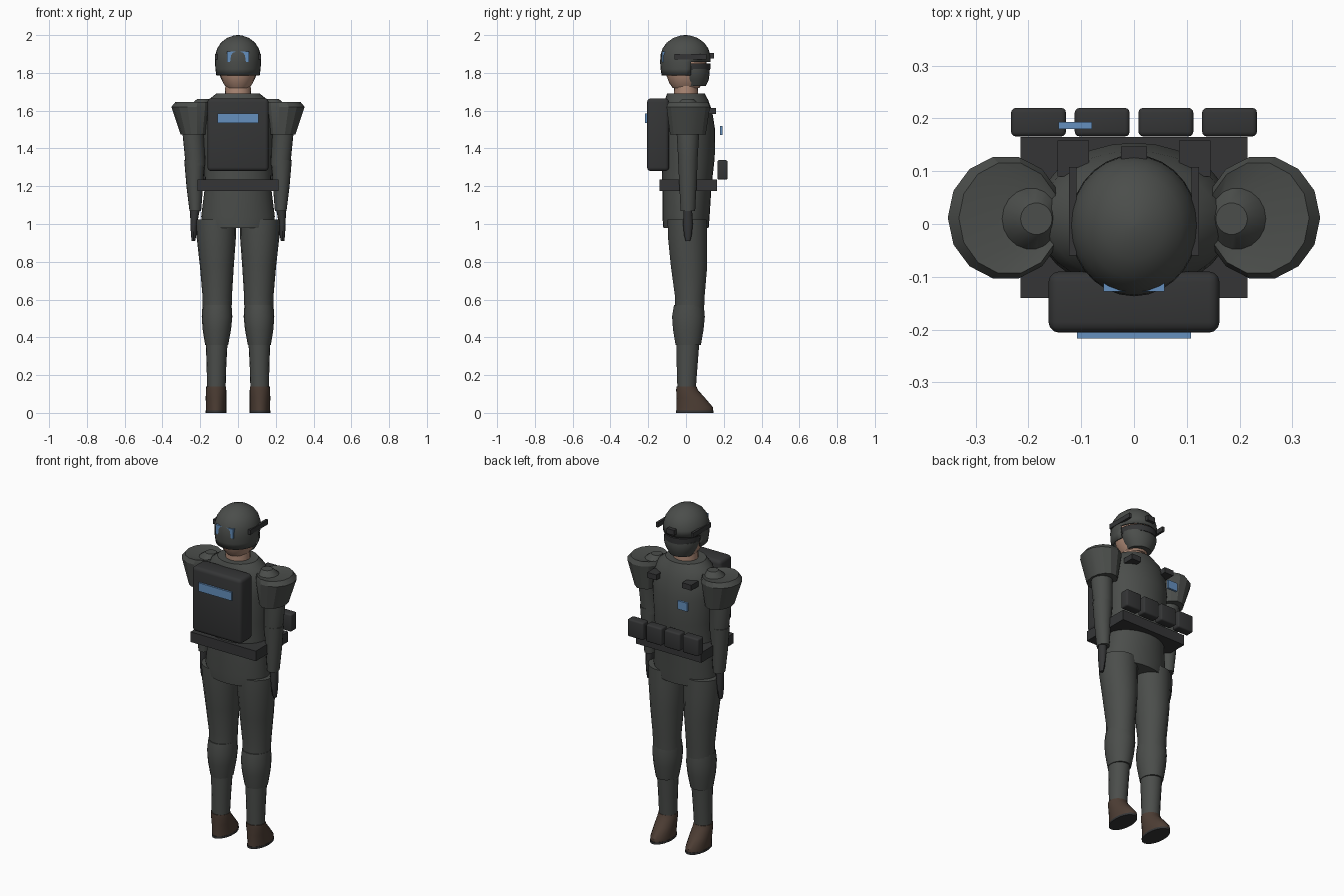
import bpy, bmesh, math

def mat(name, r, g, b):
    m = bpy.data.materials.new(name)
    m.diffuse_color = (r, g, b, 1)
    return m

FABRIC = mat("fabric", .07, .075, .07)
DARK = mat("dark_gear", .035, .036, .037)
SKIN = mat("skin", .42, .25, .18)
BLUE = mat("blue_panel", .13, .28, .52)
BROWN = mat("boot_leather", .075, .048, .035)

def finish(name, bm, material, angle=35):
    bmesh.ops.recalc_face_normals(bm, faces=bm.faces)
    me = bpy.data.meshes.new(name)
    bm.to_mesh(me)
    bm.free()
    me.materials.append(material)
    ob = bpy.data.objects.new(name, me)
    bpy.context.collection.objects.link(ob)
    bpy.ops.object.select_all(action='DESELECT')
    ob.select_set(True)
    bpy.context.view_layer.objects.active = ob
    bpy.ops.object.shade_smooth_by_angle(angle=math.radians(angle))
    return ob

def loft(name, rings, material, n=16, side=1, cut=None, angle=35):
    """Capped stack of ellipses; each ring is (cx, cy, z, rx, ry)."""
    bm = bmesh.new()
    loops = []
    for cx, cy, z, rx, ry in rings:
        loops.append([bm.verts.new((side * cx + rx * math.cos(2 * math.pi * i / n),
                                    cy + ry * math.sin(2 * math.pi * i / n), z)) for i in range(n)])
    for a, b in zip(loops, loops[1:]):
        for i in range(n):
            j = (i + 1) % n
            bm.faces.new((a[i], a[j], b[j], b[i]))
    if not cut:
        bm.faces.new(loops[0][::-1])
    bm.faces.new(loops[-1])
    if cut:
        bmesh.ops.delete(bm, geom=[f for f in bm.faces if cut(f.calc_center_median())], context='FACES')
    return finish(name, bm, material, angle)

def box(name, x, y, z, material, bevel=0):
    """Box given by its (min, max) on each axis."""
    bm = bmesh.new()
    bmesh.ops.create_cube(bm, size=1)
    for v in bm.verts:
        v.co = [(lo + hi) / 2 + c * (hi - lo) for c, (lo, hi) in zip(v.co, (x, y, z))]
    if bevel:
        bmesh.ops.bevel(bm, geom=bm.edges[:], offset=bevel, segments=3, profile=.5, affect='EDGES')
    return finish(name, bm, material)

# Torso and hips
loft("torso", [(0, 0, .98, .185, .12), (0, 0, 1.04, .195, .125), (0, .005, 1.2, .175, .13),
               (0, .012, 1.35, .178, .14), (0, .012, 1.5, .188, .142), (0, .008, 1.6, .185, .13),
               (0, .003, 1.655, .16, .115), (0, 0, 1.69, .115, .1)], FABRIC, 28)
loft("neck", [(0, 0, 1.66, .07, .065), (0, 0, 1.76, .066, .062)], SKIN, 20)

# Head, face mask and visor
loft("head", [(0, 0, 1.72, .06, .07), (0, 0, 1.745, .078, .088), (0, 0, 1.79, .095, .105),
              (0, 0, 1.87, .1, .108), (0, 0, 1.93, .07, .08)], SKIN, 20)
loft("face_mask", [(0, .045, 1.73, .068, .06), (0, .045, 1.765, .088, .076),
                   (0, .042, 1.8, .102, .083), (0, .042, 1.82, .103, .081)], FABRIC, 20)
loft("visor", [(0, .02, 1.815, .104, .108), (0, .02, 1.85, .106, .11)], DARK, 24)

# Helmet shell with the face opening
helmet = loft("helmet", [(0, -.003, z, .122 * s, .134 * s) for z, s in
                         ((1.785, .94), (1.82, .98), (1.857, 1), (1.895, .985), (1.93, .9),
                          (1.96, .74), (1.985, .48), (1.997, .2), (2, .04))],
              FABRIC, 28, cut=lambda c: c.y > .03 and c.z < 1.857)
shell = helmet.modifiers.new("thickness", 'SOLIDIFY')
shell.thickness = .01
shell.offset = -1
box("helmet_front_mount", (-.025, .025), (.105, .147), (1.875, 1.905), DARK)
box("helmet_blue_panel", (-.058, .058), (-.128, -.112), (1.857, 1.912), BLUE)

# Belt and pouches
box("belt", (-.215, .215), (-.14, .165), (1.175, 1.235), DARK)
for i in range(4):
    x = -.181 + i * .1207
    box("pouch", (x - .052, x + .052), (.166, .22), (1.235, 1.338), DARK, .009)

# Backpack and blue panels
box("backpack", (-.162, .162), (-.206, -.09), (1.28, 1.665), DARK, .02)
box("backpack_blue_panel", (-.108, .108), (-.217, -.2), (1.535, 1.585), BLUE)
box("chest_blue_patch", (-.143, -.08), (.18, .193), (1.47, 1.52), BLUE)

for side, tag in ((1, "right"), (-1, "left")):
    # Helmet rails and chest clips
    x = side * .116
    box(tag + "_helmet_rail", (x - .007, x + .007), (-.06, .108), (1.872, 1.9), DARK)
    x = side * .115
    box(tag + "_chest_clip", (x - .03, x + .03), (.09, .158), (1.583, 1.615), DARK)

    # Shoulder guard and arm
    loft(tag + "_shoulder_guard", [(.232, .01, 1.475, .072, .097), (.243, .012, 1.62, .11, .118),
                                   (.236, .011, 1.645, .096, .107), (.205, .01, 1.635, .055, .065)],
         FABRIC, 14, side, angle=25)
    loft(tag + "_upper_arm", [(.225, .01, 1.31, .052, .05), (.235, .01, 1.47, .058, .06),
                              (.215, .01, 1.58, .065, .068), (.195, .01, 1.635, .055, .058),
                              (.185, .01, 1.662, .03, .03)], FABRIC, 18, side)
    loft(tag + "_forearm", [(.226, .01, 1.07, .031, .039), (.229, .01, 1.2, .044, .046),
                            (.23, .01, 1.34, .055, .053)], FABRIC, 18, side)
    loft(tag + "_glove", [(.236, .01, .91, .009, .012), (.235, .01, .94, .014, .02),
                          (.234, .01, 1.0, .018, .026), (.228, .01, 1.08, .026, .022)], DARK, 12, side)

    # Leg with knee guard
    loft(tag + "_thigh", [(.11, .018, .53, .076, .078), (.11, .02, .62, .078, .08),
                          (.112, .016, .78, .09, .098), (.115, .008, .93, .104, .105),
                          (.116, .006, 1.025, .106, .105)], FABRIC, 18, side)
    loft(tag + "_knee_guard", [(.113, .012, .36, .061, .068), (.112, .012, .44, .075, .082),
                               (.111, .013, .51, .081, .088), (.111, .015, .57, .077, .08)], FABRIC, 18, side)
    loft(tag + "_shin", [(.115, .003, .12, .049, .049), (.114, .006, .25, .052, .056),
                         (.113, .01, .38, .058, .062)], FABRIC, 18, side)

    # Boot
    loft(tag + "_boot", [(.116, .046, .01, .054, .097), (.116, .046, .03, .054, .097),
                         (.116, .025, .08, .055, .075), (.116, .006, .12, .054, .058),
                         (.116, .002, .14, .052, .053)], BROWN, 20, side)
    loft(tag + "_boot_sole", [(.116, .046, 0, .055, .1), (.116, .046, .012, .055, .1)], DARK, 20, side)
